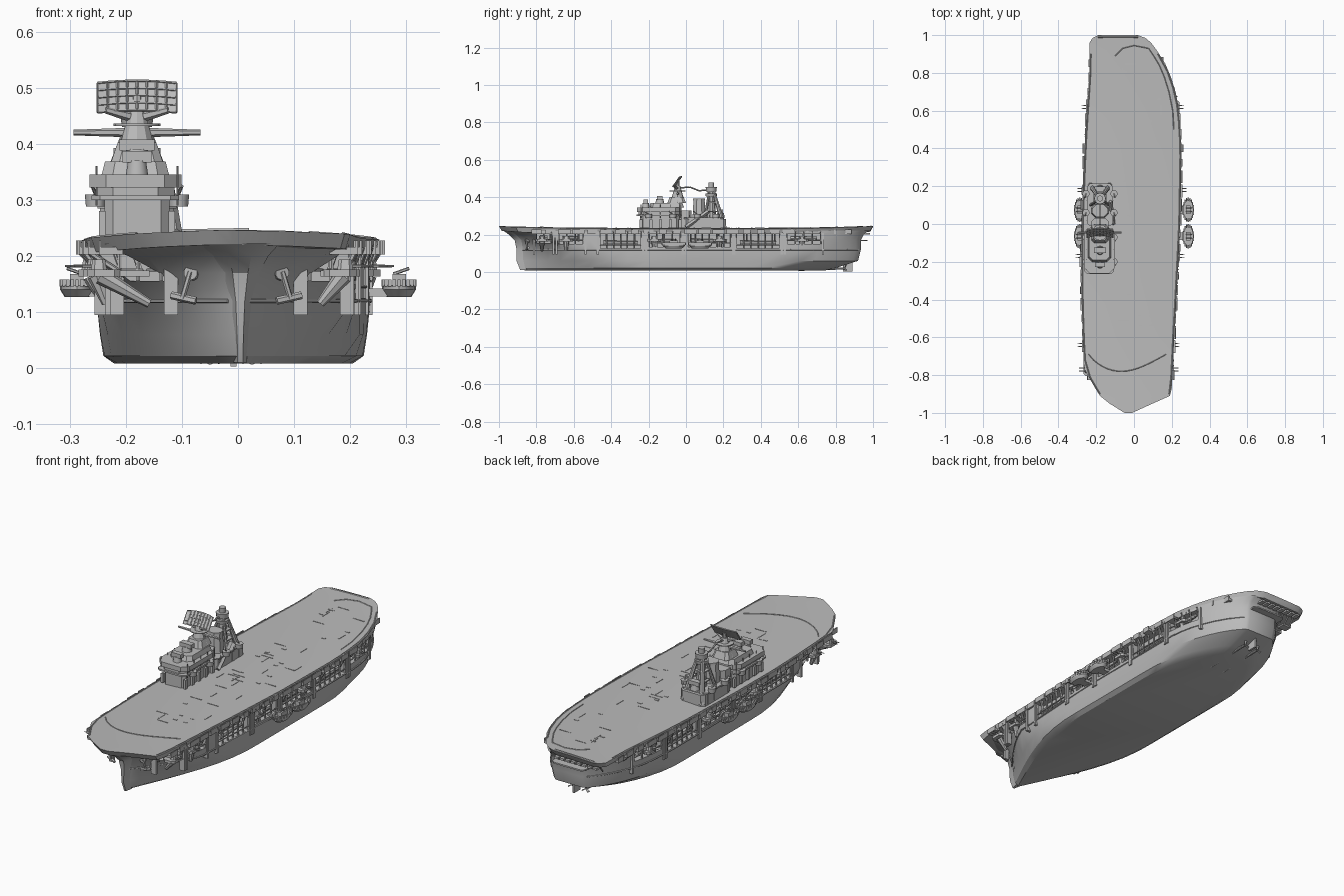
import bpy, bmesh, math, random
from mathutils import Vector, Matrix, Euler

random.seed(4)
if "Cube" in bpy.data.objects:
    bpy.data.objects.remove(bpy.data.objects["Cube"])

grey = bpy.data.materials.new("ship grey")
grey.use_nodes = True
grey.diffuse_color = (0.5, 0.5, 0.5, 1)
grey.node_tree.nodes["Principled BSDF"].inputs["Base Color"].default_value = (0.5, 0.5, 0.5, 1)


class Part:
    """Collects simple shapes into one named mesh."""
    def __init__(self):
        self.bm = bmesh.new()

    def box(self, a, b, rot=(0, 0, 0)):
        a, b = Vector(a), Vector(b)
        size = [abs(v) for v in b - a]
        m = Matrix.Translation((a + b) / 2) @ Euler(rot).to_matrix().to_4x4() @ Matrix.Diagonal((*size, 1))
        bmesh.ops.create_cube(self.bm, size=1, matrix=m)

    def beam(self, a, b, r1, r2=None, n=8, squash=(1, 1)):
        a, b = Vector(a), Vector(b)
        d = b - a
        m = Matrix.Translation((a + b) / 2) @ d.to_track_quat('Z', 'Y').to_matrix().to_4x4() @ Matrix.Diagonal((*squash, 1, 1))
        bmesh.ops.create_cone(self.bm, cap_ends=True, segments=n, radius1=r1,
                              radius2=r1 if r2 is None else r2, depth=d.length, matrix=m)

    def chain(self, pts, r, n=6):
        for a, b in zip(pts, pts[1:]):
            self.beam(a, b, r, n=n)

    def loft(self, rings):
        rows = [[self.bm.verts.new(p) for p in ring] for ring in rings]
        n = len(rows[0])
        for a, b in zip(rows, rows[1:]):
            for i in range(n):
                self.bm.faces.new((a[i], a[(i + 1) % n], b[(i + 1) % n], b[i]))
        self.bm.faces.new(rows[0][::-1])
        self.bm.faces.new(rows[-1])

    def block(self, x, y0, y1, hx, z0, z1, cut=0.015, taper=1.0):
        """Upright prism with chamfered corners."""
        cy, hy = (y0 + y1) / 2, (y1 - y0) / 2
        pts = [(hx, hy - cut), (hx - cut, hy), (cut - hx, hy), (-hx, hy - cut),
               (-hx, cut - hy), (cut - hx, -hy), (hx - cut, -hy), (hx, cut - hy)]
        self.loft([[(x + px * t, cy + py * t, z) for px, py in pts] for z, t in ((z0, 1), (z1, taper))])

    def done(self, name, smooth=True):
        bmesh.ops.recalc_face_normals(self.bm, faces=self.bm.faces)
        me = bpy.data.meshes.new(name)
        self.bm.to_mesh(me)
        self.bm.free()
        me.materials.append(grey)
        ob = bpy.data.objects.new(name, me)
        bpy.context.collection.objects.link(ob)
        bpy.ops.object.select_all(action='DESELECT')
        ob.select_set(True)
        bpy.context.view_layer.objects.active = ob
        if smooth:
            bpy.ops.object.shade_smooth_by_angle(angle=math.radians(30))
        return ob


# Flight deck: stations of y, right edge, left edge
stations = [(-1, -.05, -.01), (-.95, -.13, .1), (-.91, -.18, .19), (-.87, -.205, .2), (-.77, -.262, .205),
            (-.6, -.272, .213), (-.3, -.28, .23), (0, -.277, .245), (.4, -.262, .252), (.6, -.25, .24),
            (.7, -.243, .22), (.78, -.237, .195), (.85, -.235, .165), (.92, -.235, .12), (.96, -.235, .09),
            (.985, -.22, .06), (1, -.19, .02)]


def edge(y, side):
    for a, b in zip(stations, stations[1:]):
        if a[0] <= y <= b[0]:
            t = (y - a[0]) / (b[0] - a[0])
            k = 2 if side > 0 else 1
            return a[k] + (b[k] - a[k]) * t


def deck_z(x, y):
    return 0.236 + 0.01 * abs(y) ** 3 - 0.007 * (x / 0.25) ** 2


deck = Part()
rings = []
for y, l, r in stations:
    m, low = (l + r) / 2, y * 0.985
    xs = [l + (r - l) * k / 4 for k in range(5)]
    top = [(x, y, deck_z(x, y)) for x in xs]
    under = [(m + (x - m) * 0.96, low, deck_z(x, y) - 0.026) for x in (r, l)]
    rings.append(top + under)
deck.loft(rings)
deck.done("flight_deck")

# Hull: z, bow y, stern y, half width, entry length, run length
levels = [(.008, -.86, .74, .212, .72, .42), (.022, -.89, .8, .232, .7, .42), (.06, -.9, .92, .238, .62, .42),
          (.12, -.9, .935, .244, .46, .4), (.17, -.91, .935, .243, .29, .38), (.2, -.94, .95, .243, .24, .38),
          (.222, -.975, .975, .243, .2, .38)]
N = 26


def hull_x(y, s, level):
    """Signed hull side position, kept inside the deck edge."""
    z, bow, stern, w, entry, run = levels[level]
    f = math.sin(min(1, max(0, y - bow) / entry) * math.pi / 2)
    g = 0.3 + 0.7 * math.sin(min(1, max(0, stern - y) / run) * math.pi / 2) ** 0.7
    return s * min(w * f * g - s * .008 * f, abs(edge(y, s)) - .006)


hull = Part()
rings = []
for k, (z, bow, stern, *rest) in enumerate(levels):
    ys = [bow + (stern - bow) * (0.5 - 0.5 * math.cos(math.pi * i / N)) for i in range(N + 1)]
    rings.append([(hull_x(y, 1, k), y, z) for y in ys] + [(hull_x(y, -1, k), y, z) for y in ys[:0:-1]])
hull.loft(rings)
hull_ob = hull.done("hull", smooth=False)

# Open hangar bays cut into both sides
bays = [(-.8, -.72, .155), (-.68, -.55, .15), (-.46, -.24, .125), (-.2, -.03, .135), (.01, .24, .135),
        (.27, .5, .125), (.54, .72, .15)]


def wall(y, s):
    return abs(hull_x(y, s, 4))


cutter = Part()
for s in (-1, 1):
    for y0, y1, z0 in bays:
        cutter.box((s * (min(wall(y0, s), wall(y1, s)) - .035), y0, z0), (s * .4, y1, .203))
cut_ob = cutter.done("bay_cutter", smooth=False)
cut_ob.hide_render = True
mod = hull_ob.modifiers.new("bays", 'BOOLEAN')
mod.operation, mod.solver, mod.object = 'DIFFERENCE', 'EXACT', cut_ob
bpy.context.view_layer.objects.active = hull_ob
bpy.ops.object.modifier_apply(modifier="bays")
bpy.data.objects.remove(cut_ob)
hull_ob.select_set(True)
bpy.ops.object.shade_smooth_by_angle(angle=math.radians(30))

# Flared stem bar, rudder, shafts and propellers
stem = Part()
stem.loft([[(.004 - w, y + .03, z), (.004 + w, y + .03, z), (.004 + w * .4, y - .006, z), (.004 - w * .4, y - .006, z)]
           for z, y, w in ((.01, -.88, .012), (.06, -.9, .014), (.12, -.9, .02), (.17, -.91, .034),
                           (.2, -.94, .05), (.222, -.972, .07))])
stem.done("stem_bar")
gear = Part()
gear.box((-.013, .84, .003), (-.003, .89, .07))
for x in (-.05, .025):
    gear.beam((x, .6, .012), (x, .85, .02), .006)
    gear.box((x - .004, .8, .015), (x + .004, .815, .06))
    for k in range(3):
        a = k * math.tau / 3 + math.pi / 2
        gear.beam((x, .85, .02), (x + .02 * math.cos(a), .855, .02 + .02 * math.sin(a)), .004, .008, 6, (1, .4))
gear.done("rudder_and_propellers")

# Side fittings, repeated for both sides
frames, tubs, guns, gallery, anchors, boats, strake = (Part() for _ in range(7))
for s in (-1, 1):
    # Belt line along the hull
    ys = [-.88 + .06 * i for i in range(31)]
    strake.chain([(hull_x(y, s, 3), y, .12) for y in ys], .004)
    # Bay columns, rails, outer posts and stored boats
    for y0, y1, z0 in bays:
        n = max(2, round((y1 - y0) / .04))
        for i in range(n + 1):
            y = y0 + (y1 - y0) * i / n
            w = wall(y, s)
            frames.beam((s * (w - .004), y, z0), (s * (w - .004), y, .205), .004, n=6)
            frames.beam((s * (w - .004), y, .18), (s * (w + .008), y, .215), .003, n=6)
        frames.beam((s * wall(y0, s), y0, z0 + .02), (s * wall(y1, s), y1, z0 + .02), .003, n=6)
        for y in (y0 - .012, y1 + .012):
            w = wall(y, s)
            frames.box((s * (w - .02), y - .006, .095), (s * (w + .005), y + .006, .21))
        m = (y0 + y1) / 2
        boats.beam((s * (wall(m, s) - .022), y0 + .02, z0 + .03), (s * (wall(m, s) - .022), y1 - .02, z0 + .03), .014, .01)
    # Oval gun tubs amidships
    for y in (.075, -.065):
        x = s * .287
        tubs.beam((x, y, .127), (x, y, .14), .022, .03, 20, (1, 2))
        tubs.beam((x, y, .14), (x, y, .148), .03, .03, 20, (1, 2))
        for k in range(20):
            a = k * math.tau / 20
            tubs.box((x + .028 * math.cos(a) - .003, y + .056 * math.sin(a) - .009, .146),
                     (x + .028 * math.cos(a) + .003, y + .056 * math.sin(a) + .009, .158))
        tubs.box((s * .22, y - .02, .128), (s * .28, y + .02, .142))
        guns.box((x - .012, y - .022, .147), (x + .012, y + .022, .168))
        for d in (-.01, .01):
            guns.beam((x - s * .01, y + d, .168), (x + s * .018, y + d, .178), .003, n=6)
    # Gun sponsons with twin barrels
    for y in (-.77, -.64, -.17, .18, .62):
        w = abs(edge(y, s)) - .012
        inner = wall(y, s) - .015
        guns.block(s * (w - .012), y - .035, y + .035, .03, .163, .176, .012)
        guns.box((s * inner, y - .025, .163), (s * w, y + .025, .174))
        guns.beam((s * inner, y, .115), (s * (w - .005), y, .165), .008, .016)
        guns.block(s * (w - .002), y - .018, y + .018, .014, .176, .194, .006, .8)
        for d in (-.008, .008):
            guns.beam((s * w, y + d, .182), (s * (w + .042), y + d, .182), .003, .002, 6)
    # Galleries hung under the deck edge
    for i in range(23):
        y = -.8 + i * .075
        e = edge(y, s)
        if y > .6 and s > 0:
            e -= .02
        out, ln = random.choice((.003, .007, .01)), random.choice((.02, .027, .034))
        gallery.box((e - s * .04, y - ln, .203), (e + s * out, y + ln, .216))
        gallery.box((e + s * (out - .004), y - ln, .214), (e + s * out, y + ln, .228))
        if i % 2:
            gallery.beam((s * (wall(y, s) - .01), y, .165), (e, y, .206), .005, n=6)
    # Bow anchors hanging from hawse pipes
    y = -.84
    x = hull_x(y, s, 4)
    anchors.beam((x - s * .025, y + .03, .172), (x - s * .008, y - .016, .17), .017, .013, 10)
    anchors.beam((x - s * .008, y - .014, .172), (x + s * .006, y - .01, .125), .005, n=6)
    anchors.beam((x - s * .018, y - .014, .12), (x + s * .026, y - .002, .13), .007, n=6)
for part, name in ((frames, "bay_frames"), (tubs, "gun_tubs"), (guns, "side_guns"), (gallery, "deck_galleries"),
                   (anchors, "anchors"), (boats, "stored_boats"), (strake, "belt_line")):
    part.done(name)

# Stern platform, posts and rounded gallery rail
stern = Part()
stern.block(-.03, .88, .97, .09, .165, .172)
for i in range(8):
    x = -.19 + i * .03
    stern.beam((x, .92, .17), (x, .965, .225), .004, n=6)
    stern.box((x - .011, .95, .2), (x + .011, .985, .21))
stern.done("stern_platform")

# Deck fittings, and seams near bow and stern
fit = Part()
for i in range(50):
    x, y = random.uniform(-.08, .17), random.uniform(-.6, .85)
    w, h = random.choice(((.03, .002), (.002, .025), (.01, .004)))
    z = deck_z(x, y)
    fit.box((x - w, y - h, z - .003), (x + w, y + h, z + .0015))
bow_seam = [(-.24 + .41 * k / 16, -.69 - .09 * math.sin(math.pi * (k / 16) ** .8)) for k in range(17)]
stern_seam = [(edge(y, 1) - .035, y) for y in (.5, .6, .7, .78, .84, .89, .93)] + [(0, .945), (-.06, .93), (-.1, .89)]
for seam in (bow_seam, stern_seam):
    fit.chain([(*p, deck_z(*p)) for p in seam], .002, 4)
for s in (-1, 1):
    rim = [(edge(y, s) - s * .006, y) for y in [-.9 + .09 * i for i in range(21)]]
    fit.chain([(*p, deck_z(*p)) for p in rim], .003, 4)
fit.chain([(x, .99, deck_z(x, 1)) for x in (-.19, .02)], .004, 4)
fit.done("deck_fittings")

# Island: forward bridge and aft house
X = -.18
isl = Part()
isl.block(X, -.245, -.035, .058, .225, .302)
isl.block(X - .003, -.265, -.025, .078, .3, .308)
isl.block(X - .003, -.255, -.03, .07, .308, .322, .03)
isl.block(X - .003, -.262, -.025, .082, .322, .345, .03)
isl.block(X - .003, -.2, -.01, .06, .345, .368, .02, .9)
isl.block(X, -.1, .0, .046, .368, .402, .015, .75)
isl.block(X, -.04, .03, .045, .225, .33)
isl.block(X, 0, .215, .066, .225, .285)
isl.block(X, -.01, .2, .07, .285, .292)
isl.block(X, .035, .105, .045, .292, .385, .02, .85)
isl.block(X, .038, .102, .042, .382, .392, .02)
for i in range(9):
    y = -.24 + i * .052
    for s in (-1, 1):
        isl.box((X + s * .062 - .006, y - .008, .235), (X + s * .062 + .006, y + .008, .28))
        isl.beam((X + s * .072, y, .29), (X + s * .072, y, .36 if i < 5 else .305), .002, n=5)
isl.beam((-.11, 0, .24), (-.125, .12, .325), .011, n=4)
isl.done("island")

# Directors and light gun mounts
mounts = Part()
for y, z, r in ((-.215, .345, .02), (-.14, .366, .024), (.185, .292, .022)):
    mounts.beam((X, y, z - .002), (X, y, z + .025), r, r * .8, 12)
    mounts.box((X - r * 1.3, y - r * .6, z + .022), (X + r * 1.3, y + r * .6, z + .042))
for s in (-1, 1):
    for y in (-.2, -.07, .06, .16):
        x = X + s * .074
        mounts.beam((x, y, .288), (x, y, .31), .017, .019, 12)
        mounts.beam((x, y, .31), (x + s * .006, y - .02, .325), .003, n=6)
mounts.done("directors")

# Main mast with yard and signal line
mast = Part()
mast.beam((X, -.045, .39), (X, -.045, .46), .034, .014, 10)
mast.beam((X, -.045, .432), (X, -.045, .436), .042, n=16)
for s in (-1, 1):
    mast.beam((X, -.045, .42), (X + s * .113, -.045, .42), .009, .005, 6)
    mast.beam((X + s * .045, -.045, .36), (X + s * .02, -.045, .425), .005, n=6)
mast.chain([(X, -.03, .45), (X, .02, .455), (X, .07, .435), (X, .13, .44)], .004)
mast.done("main_mast")

# Curved radar dish with a slatted grid
radar = Part()


def dish(u, v):
    return Vector((X + u * .07, -.06 + .036 * v - .012 * u * u, .456 + .052 * v + .004 * (1 - u * u)))


back = Vector((0, .005, 0))
for i in range(8):
    u0, u1 = -1 + i / 4, -.75 + i / 4
    radar.loft([[dish(u, 0), dish(u, 1), dish(u, 1) + back, dish(u, 0) + back] for u in (u0, u1)])
    for k in range(5):
        radar.beam(dish(u0, k / 4), dish(u1, k / 4), .0025, n=4)
for i in range(9):
    radar.beam(dish(-1 + i / 4, 0), dish(-1 + i / 4, 1), .0025, n=4)
for s in (-1, 1):
    radar.beam((X, -.045, .445), dish(s * .8, .05), .01, .006, 6)
radar.beam((X, -.045, .44), dish(0, .5), .012, .008)
radar.done("radar")

# Aft tripod tower
tower = Part()
tower.beam((X, .135, .28), (X, .135, .45), .026, .018, 10)
for s in (-1, 1):
    tower.beam((X + s * .05, .205, .235), (X + s * .012, .145, .44), .014, .008)
    tower.beam((X + s * .05, .1, .285), (X + s * .012, .125, .43), .008, .006)
for z, y in ((.32, .182), (.37, .168)):
    tower.box((X - .035, .12, z), (X + .035, y, z + .006))
for z, r, h in ((.415, .032, .006), (.44, .03, .014), (.462, .016, .016)):
    tower.beam((X, .135, z - .01), (X, .135, z + h), r * .9, r, 12)
tower.done("aft_tower")
